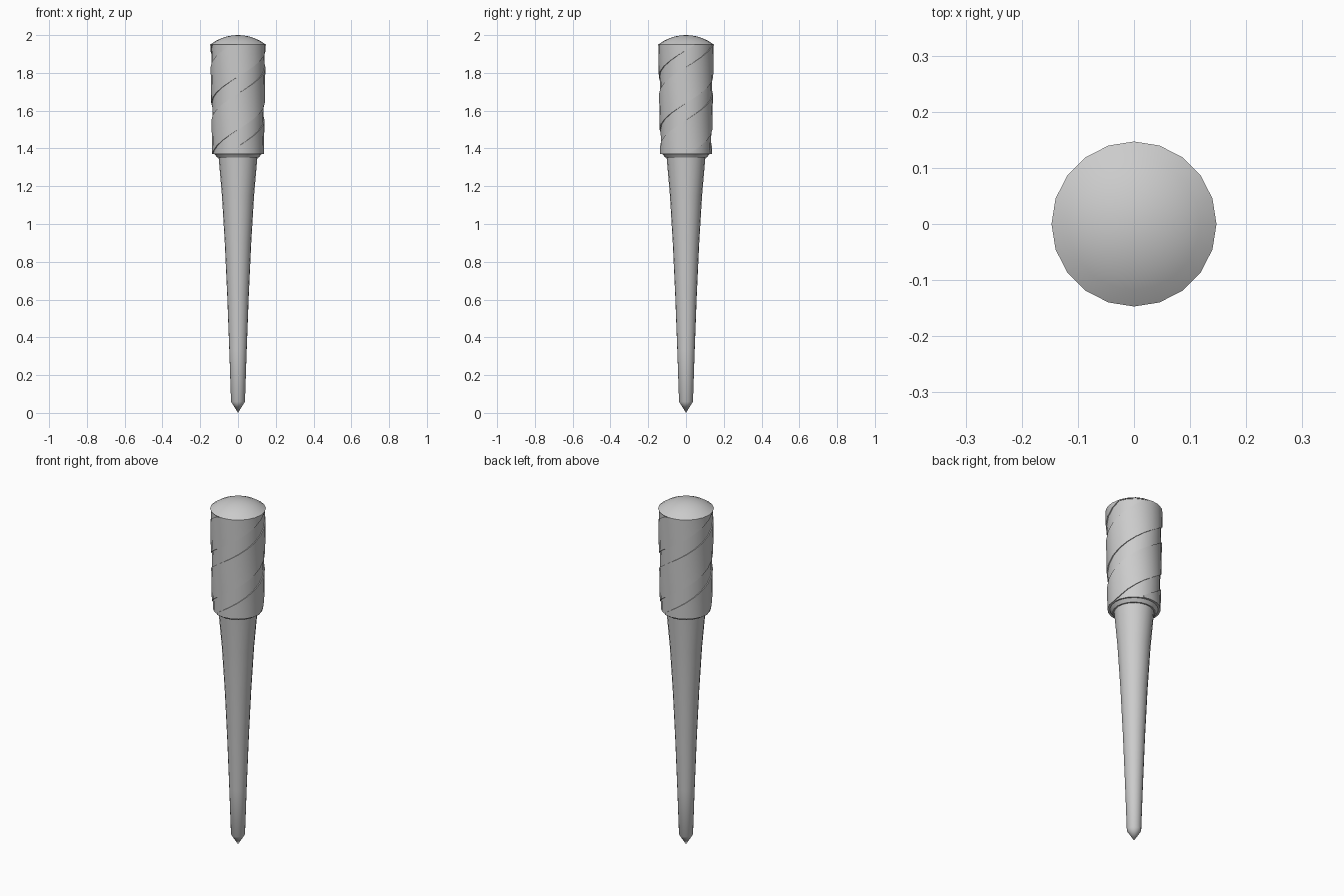
import bpy, bmesh, math

if "Cube" in bpy.data.objects:
    bpy.data.objects.remove(bpy.data.objects["Cube"])

SIDES = 20
Z_LOW, Z_HIGH = 1.37, 1.95


def finish(name, bm, angle=35):
    bmesh.ops.remove_doubles(bm, verts=bm.verts, dist=1e-5)
    bmesh.ops.dissolve_degenerate(bm, edges=bm.edges, dist=1e-5)
    bmesh.ops.recalc_face_normals(bm, faces=bm.faces)
    mesh = bpy.data.meshes.new(name)
    bm.to_mesh(mesh)
    bm.free()
    ob = bpy.data.objects.new(name, mesh)
    bpy.context.collection.objects.link(ob)
    bpy.ops.object.select_all(action='DESELECT')
    ob.select_set(True)
    bpy.context.view_layer.objects.active = ob
    bpy.ops.object.shade_smooth_by_angle(angle=math.radians(angle))
    return ob


def lathe(name, profile):
    """Revolve (radius, z) points around the z axis."""
    bm = bmesh.new()
    verts = [bm.verts.new((r, 0, z)) for r, z in profile]
    edges = [bm.edges.new(p) for p in zip(verts, verts[1:])]
    bmesh.ops.spin(bm, geom=verts + edges, axis=(0, 0, 1), cent=(0, 0, 0),
                   angle=math.tau, steps=SIDES, use_duplicate=False)
    return finish(name, bm)


def grip_radius(z):
    return 0.132 + 0.01 * (z - Z_LOW) / (Z_HIGH - Z_LOW)


def wrap(name, start, rise=0.56, width=0.19, lift=0.005):
    """Thin spiral band around the grip, trimmed at both grip ends."""
    bm = bmesh.new()
    rows = []
    for i in range(-SIDES, 2 * SIDES):
        low = start + rise * i / SIDES
        high = low + width
        if high <= Z_LOW or low >= Z_HIGH:
            continue
        low, high = max(low, Z_LOW), min(high, Z_HIGH)
        a = math.tau * i / SIDES
        section = [(low, -0.01), (low, lift), (high, lift), (high, -0.01)]
        rows.append([bm.verts.new(((grip_radius(z) + d) * math.cos(a),
                                   (grip_radius(z) + d) * math.sin(a), z))
                     for z, d in section])
    for p, q in zip(rows, rows[1:]):
        for k in range(3):
            bm.faces.new((p[k], q[k], q[k + 1], p[k + 1]))
    bm.faces.new(rows[0])
    bm.faces.new(rows[-1])
    return finish(name, bm)


# Tapered shaft with pointed tip
lathe("shaft", [(0, 0), (0.037, 0.06), (0.046, 0.33), (0.057, 0.62),
                (0.07, 0.9), (0.085, 1.15), (0.105, 1.38)])

# Flared collar below the grip
lathe("collar", [(0.1, 1.352), (0.11, 1.352), (0.126, 1.372), (0.1, 1.372)])

# Grip core
lathe("grip", [(0.1, Z_LOW), (grip_radius(Z_LOW), Z_LOW),
               (grip_radius(Z_HIGH), Z_HIGH), (0, Z_HIGH)])

# Two interleaved spiral wraps
for n in range(2):
    wrap(f"grip_wrap_{n + 1}", 1.36 + 0.28 * n)

# Shallow domed cap
cap_r, cap_h = 0.147, 0.05
ball = (cap_r ** 2 + cap_h ** 2) / (2 * cap_h)
dome = []
for i in range(6):
    r = cap_r * (1 - i / 5)
    dome.append((r, 2.0 - ball + math.sqrt(ball ** 2 - r ** 2)))
lathe("domed_cap", [(0, Z_HIGH - 0.003), (cap_r - 0.002, Z_HIGH - 0.003)] + dome)
